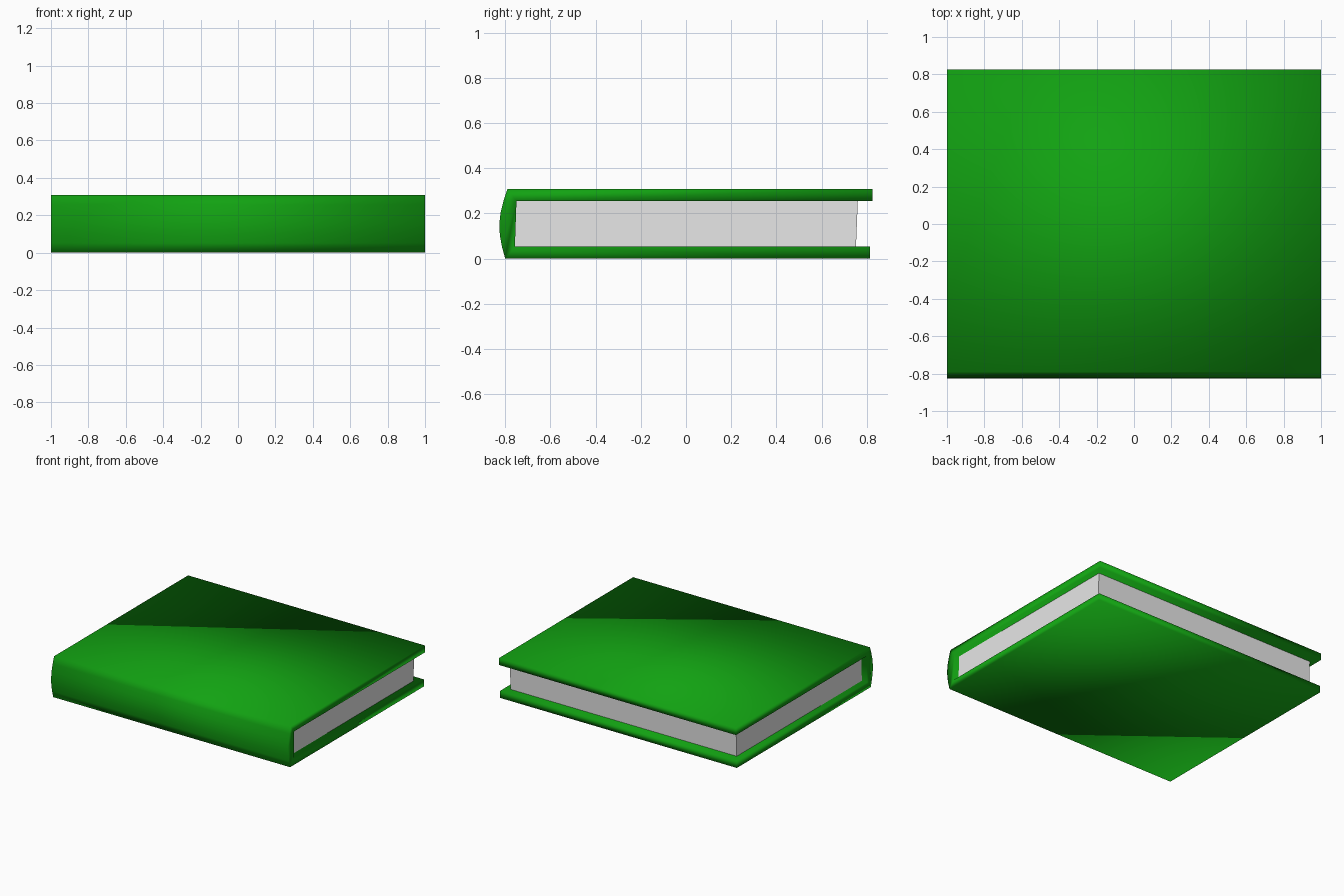
import bpy, bmesh, math

if "Cube" in bpy.data.objects:
    bpy.data.objects.remove(bpy.data.objects["Cube"])

def material(name, rgb):
    m = bpy.data.materials.new(name)
    m.diffuse_color = (*rgb, 1)
    m.use_nodes = True
    m.node_tree.nodes["Principled BSDF"].inputs["Base Color"].default_value = m.diffuse_color
    return m

green = material("green_cover", (0.006, 0.36, 0.006))
white = material("page_white", (0.8, 0.8, 0.8))

def extrude_profile(name, profile, caps, half, mat, smooth):
    """Extrude a (y, z) profile along x, closing both ends with the cap faces."""
    bm = bmesh.new()
    n = len(profile)
    a = [bm.verts.new((-half, y, z)) for y, z in profile]
    b = [bm.verts.new((half, y, z)) for y, z in profile]
    for i in range(n):
        j = (i + 1) % n
        bm.faces.new((a[i], a[j], b[j], b[i]))
    for cap in caps:
        bm.faces.new([a[i] for i in cap])
        bm.faces.new([b[i] for i in reversed(cap)])
    bmesh.ops.recalc_face_normals(bm, faces=bm.faces)
    for f in bm.faces:
        f.smooth = smooth
    me = bpy.data.meshes.new(name)
    bm.to_mesh(me)
    bm.free()
    me.materials.append(mat)
    ob = bpy.data.objects.new(name, me)
    bpy.context.collection.objects.link(ob)
    return ob

# Cover: two boards joined by a bulging spine
SEG = 6
spine = []
for i in range(SEG + 1):
    t = i / SEG
    spine.append((-0.80 + 0.01 * t - 0.031 * math.sin(math.pi * t), 0.308 * t))
profile = [(0.815, 0.053), (0.815, 0.0)] + spine + [
    (0.826, 0.308), (0.826, 0.255), (-0.75, 0.255), (-0.757, 0.053)]
n = len(profile)
top = 2 + SEG                     # index of the upper spine corner
in_top, in_bot = n - 2, n - 1     # inner spine corners
caps = [[0, 1, 2, in_bot],
        list(range(2, top + 1)) + [in_top, in_bot],
        [top, top + 1, top + 2, in_top]]
extrude_profile("cover", profile, caps, 1.0, green, True)

# Page block, slightly slanted like the boards
pages = [(-0.757, 0.053), (0.752, 0.053), (0.76, 0.255), (-0.75, 0.255)]
extrude_profile("pages", pages, [[0, 1, 2, 3]], 0.955, white, False)
